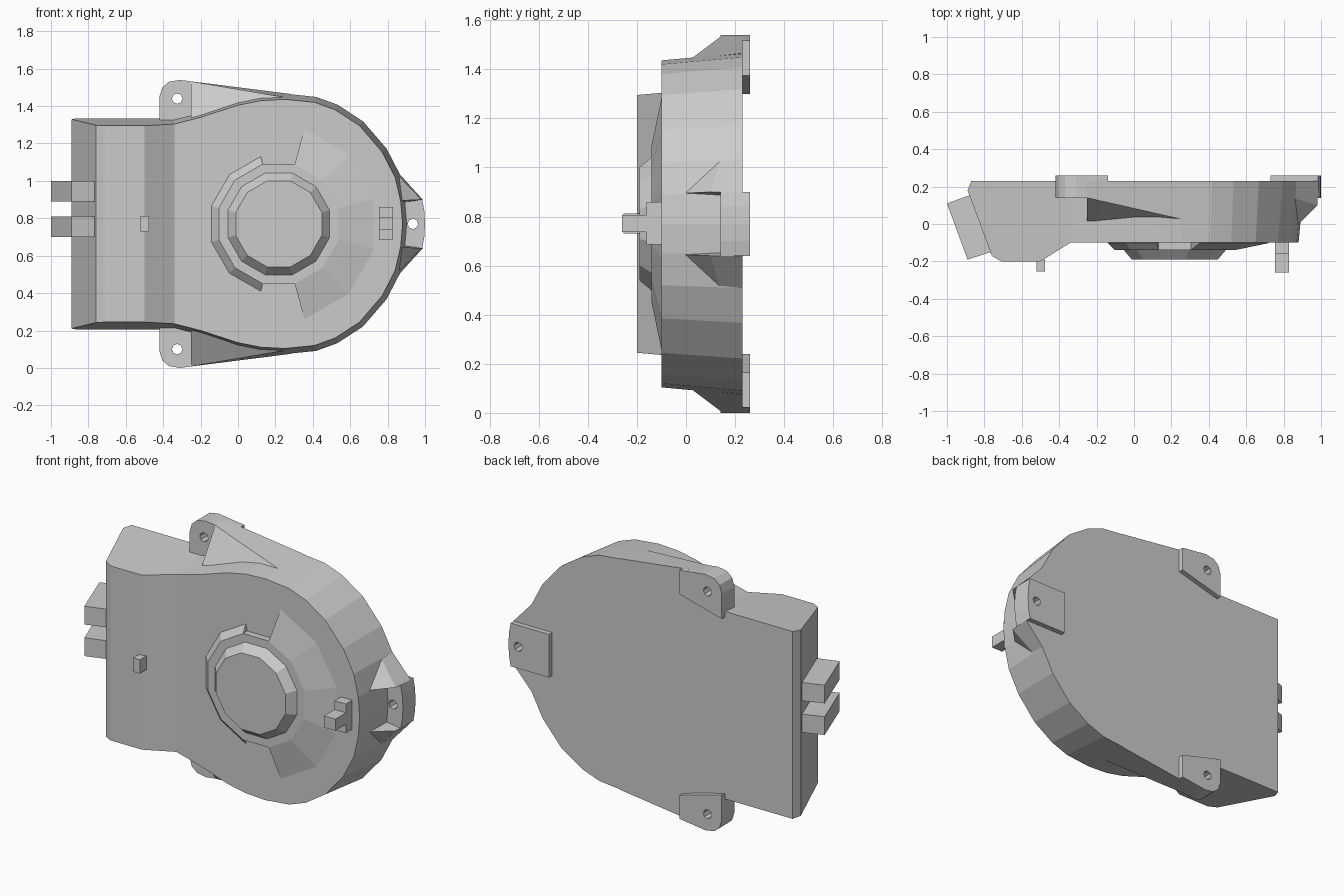
import bpy, bmesh
from math import cos, sin, radians, hypot, pi

if "Cube" in bpy.data.objects:
    bpy.data.objects.remove(bpy.data.objects["Cube"])

MID = 0.77  # height of the symmetry plane; points are (x, y, h) with h relative to it


def make(name, verts, faces):
    bm = bmesh.new()
    vs = [bm.verts.new((x, y, MID + h)) for x, y, h in verts]
    for f in faces:
        bm.faces.new([vs[i] for i in f])
    bmesh.ops.remove_doubles(bm, verts=bm.verts, dist=0.002)
    bmesh.ops.recalc_face_normals(bm, faces=bm.faces)
    me = bpy.data.meshes.new(name)
    bm.to_mesh(me)
    bm.free()
    ob = bpy.data.objects.new(name, me)
    bpy.context.collection.objects.link(ob)
    return ob


def loft(name, loops):
    """Closed solid through loops of equal length, capped at both ends."""
    n = len(loops[0])
    faces = [list(range(n)), [(len(loops) - 1) * n + i for i in range(n)]]
    for k in range(len(loops) - 1):
        for i in range(n):
            j = (i + 1) % n
            faces.append((k * n + i, k * n + j, (k + 1) * n + j, (k + 1) * n + i))
    return make(name, [v for l in loops for v in l], faces)


def slab(name, pts, y0, y1):
    return loft(name, [[(x, y, h) for x, h in pts] for y in (y0, y1)])


def box(name, x0, x1, y0, y1, h0, h1):
    return slab(name, [(x0, h0), (x1, h0), (x1, h1), (x0, h1)], y0, y1)


def drill(ob, x, h, r=0.028):
    ring = [(x + r * cos(i * pi / 4), h + r * sin(i * pi / 4)) for i in range(8)]
    cutter = slab("hole_cutter", ring, 0.0, 0.4)
    cutter.hide_render = True
    mod = ob.modifiers.new("hole", 'BOOLEAN')
    mod.operation, mod.solver, mod.object = 'DIFFERENCE', 'EXACT', cutter
    bpy.context.view_layer.objects.active = ob
    bpy.ops.object.modifier_apply(modifier=mod.name)
    bpy.data.objects.remove(cutter)


# Housing: drafted round shell joined to a deeper box on the left
front = [(-.34, .534), (-.2, .57), (0, .635), (.12, .659), (.25, .666), (.41, .65),
         (.52, .61), (.65, .525), (.77, .385), (.84, .25), (.87, .12), (.88, 0)]


def draft(x, h):
    if x < .25:
        return x, h + .03
    d = hypot(x - .25, h)
    return x + .03 * (x - .25) / d, h + .03 * h / d


back = [draft(*p) for p in front]
loops = [[(x, y, h) for x, h in o] + [(x, y, -h) for x, h in reversed(o[:-1])]
         for o, y in ((front, -.10), (back, .23))]
n = len(loops[0])
verts = loops[0] + loops[1]
faces = [list(range(n)), list(range(n, 2 * n))]
faces += [(i, i + 1, n + i + 1, n + i) for i in range(n - 1)]
prof = [(-.34, .23), (-.87, .23), (-.89, .18), (-.76, -.17), (-.71, -.2), (-.5, -.2), (-.34, -.1)]
m, b = len(prof), 2 * n
for s in (1, -1):
    verts += [(x, y, s * (.543 + .09 * y)) for x, y in prof]
faces += [list(range(b, b + m)), list(range(b + m, b + 2 * m))]
faces += [(b + i, b + i + 1, b + m + i + 1, b + m + i) for i in range(m - 1)]
make("housing", verts, faces)

# Upper and lower mounting ears, each with a back pad and a sloping web
for s, side in ((1, "upper"), (-1, "lower")):
    def flip(pts):
        return [(x, s * h) for x, h in pts]
    ear = slab(side + "_ear", flip([(-.42, .53), (-.42, .68), (-.405, .73), (-.37, .76),
                                    (-.31, .77), (-.25, .762), (-.25, .575)]), .14, .26)
    drill(ear, -.325, s * .67)
    slab(side + "_ear_pad", flip([(-.25, .575), (-.25, .762), (-.14, .748), (-.14, .605)]), .23, .26)
    loft(side + "_ear_web", [
        [(-.25, .14, s * .762), (-.25, .01, s * .56), (.28, .02, s * .672)],
        [(-.25, .23, s * .762), (-.25, .23, s * .58), (.28, .23, s * .695)]])
    # Side rib of the right ear
    loft(side + "_right_ear_rib", [
        [(.98, .10, s * .13), (.875, -.005, s * .125), (.85, .14, s * .265)],
        [(.988, .23, s * .13), (.88, .23, s * .11), (.865, .23, s * .265)]])

# Right mounting ear
right = slab("right_ear", [(.86, .13), (.985, .13), (.996, .07), (1, 0),
                           (.996, -.07), (.985, -.13), (.86, -.13)], .14, .26)
drill(right, .935, 0)
box("right_ear_pad", .73, .86, .23, .26, -.13, .13)

# Twelve-sided cap on the front
CX = .218


def polar(apothem, y, deg):
    r = apothem / cos(radians(15))
    return CX + r * cos(radians(deg)), y, r * sin(radians(deg))


steps = [15 + 30 * i for i in range(12)]
loft("front_cap", [[polar(r, y, a) for a in steps]
                   for r, y in ((.32, -.09), (.32, -.14), (.272, -.14), (.23, -.19))])

# Short skirt to the left of the cap, long ramps to its right
for name, start, outer in (("cap_skirt", 105, .36), ("cap_ramp", -75, .51)):
    loft(name, [[polar(.32, -.14, a), polar(outer, -.1005, a), polar(.32, -.095, a)]
                for a in range(start, start + 151, 30)])

# Front clip and small locating tab
box("clip_base", .755, .83, -.16, -.09, -.085, .09)
box("clip_prong", .755, .83, -.26, -.16, -.033, .037)
box("locating_tab", -.52, -.475, -.255, -.19, -.04, .043)

# Two slanted connector blocks on the left
quad = [(-1, .11), (-.875, .155), (-.765, -.15), (-.89, -.19)]
for name, h0, h1 in (("connector_upper", .12, .23), ("connector_lower", -.07, .04)):
    loft(name, [[(x, y, h) for x, y in quad] for h in (h0, h1)])
